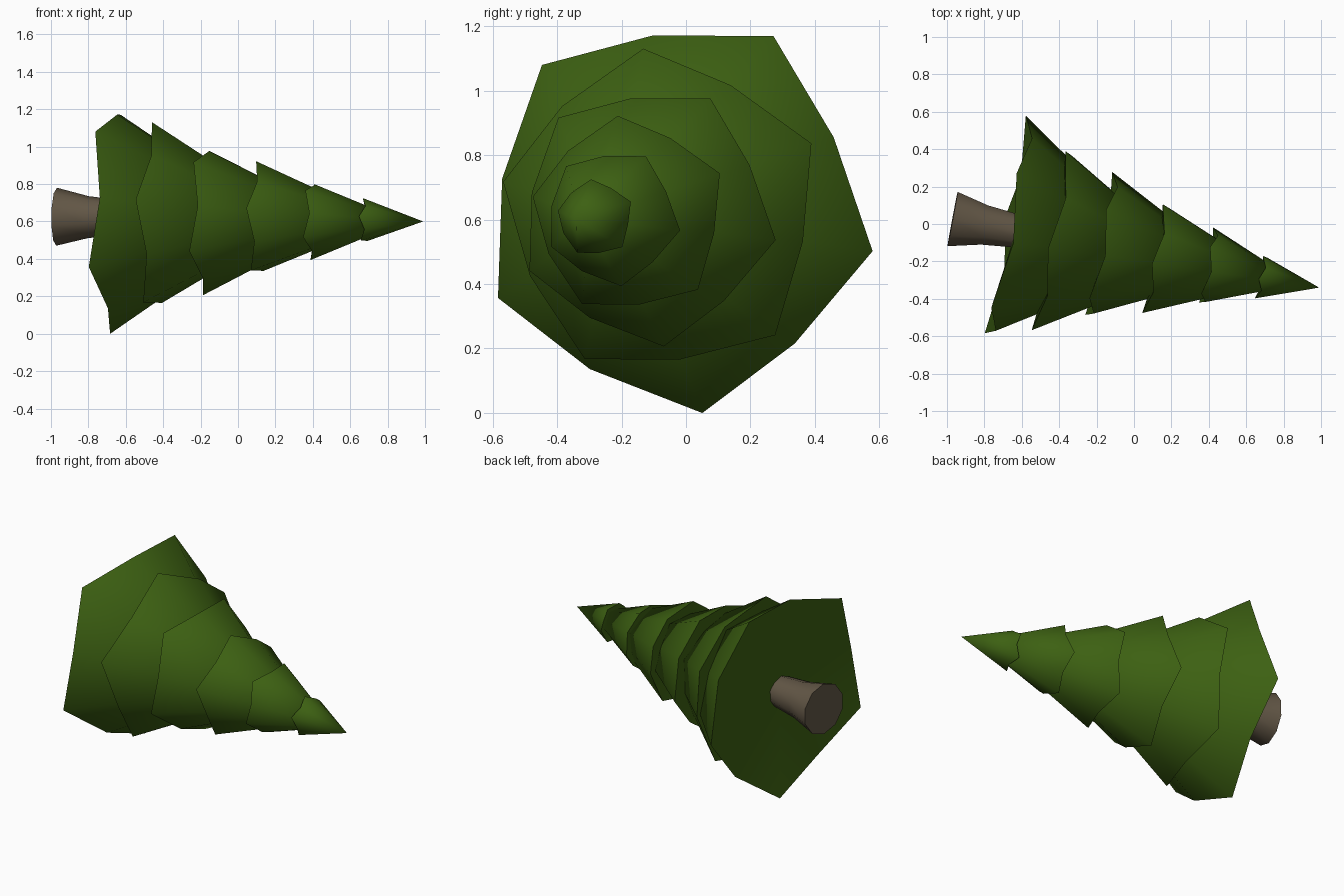
import bpy, bmesh, math
from mathutils import Vector

if "Cube" in bpy.data.objects:
    bpy.data.objects.remove(bpy.data.objects["Cube"])

# Axis of the fallen tree: crown tip and leaning direction
TIP = Vector((0.99, -0.34, 0.60))
AXIS = Vector((1.0, -0.187, -0.013)).normalized()
SIDE = Vector((0.187, 1.0, 0.0)).normalized()
UP = SIDE.cross(AXIS) * -1
SIDES = 10


def on_axis(x):
    return TIP + AXIS * ((x - TIP.x) / AXIS.x)


def material(name, rgb):
    m = bpy.data.materials.new(name)
    m.diffuse_color = (*rgb, 1)
    m.use_nodes = True
    m.node_tree.nodes["Principled BSDF"].inputs["Base Color"].default_value = m.diffuse_color
    return m


green = material("needle green", (0.046, 0.118, 0.006))
brown = material("bark brown", (0.125, 0.096, 0.062))


def ring(bm, x, radii, start, drops=(0, 0)):
    """Ring around the axis; radius and axial shift alternate point by point."""
    verts = []
    for i in range(SIDES):
        a = math.radians(start + i * 360 / SIDES)
        r = radii[i % 2]
        c = on_axis(x + drops[i % 2])
        verts.append(bm.verts.new(c + SIDE * r * math.cos(a) + UP * r * math.sin(a)))
    return verts


def fan(bm, loop, x):
    c = bm.verts.new(on_axis(x))
    for i in range(SIDES):
        bm.faces.new((loop[i], loop[(i + 1) % SIDES], c))


def finish(bm, name, mat, angle):
    bmesh.ops.recalc_face_normals(bm, faces=bm.faces)
    me = bpy.data.meshes.new(name)
    bm.to_mesh(me)
    bm.free()
    me.materials.append(mat)
    ob = bpy.data.objects.new(name, me)
    bpy.context.collection.objects.link(ob)
    bpy.ops.object.select_all(action='DESELECT')
    ob.select_set(True)
    bpy.context.view_layer.objects.active = ob
    bpy.ops.object.shade_smooth_by_angle(angle=math.radians(angle))


# Branch tiers: rim position, tip radius, cone apex position
if UP.z < 0:
    UP = -UP
tiers = [(-0.69, 0.627, 0.20), (-0.455, 0.516, 0.34), (-0.19, 0.412, 0.58),
         (0.10, 0.313, 0.79), (0.385, 0.216, 0.89), (0.668, 0.122, 0.99)]
for n, (x, r, apex) in enumerate(tiers):
    bm = bmesh.new()
    drop = 0.05 * (0.4 + 0.6 * r / 0.627)
    rim = ring(bm, x, (r, r * 0.885), -11 + 36 * (n % 2), (0, drop))
    fan(bm, rim, apex)
    fan(bm, rim, x + drop * 1.2)
    finish(bm, f"branch_tier_{n + 1}", green, 50)

# Trunk: flared at the foot
bm = bmesh.new()
loops = [ring(bm, x, (r, r), 18) for x, r in
         [(-0.97, 0.155), (-0.80, 0.112), (-0.55, 0.085)]]
for a, b in zip(loops, loops[1:]):
    for i in range(SIDES):
        j = (i + 1) % SIDES
        bm.faces.new((a[i], a[j], b[j], b[i]))
bm.faces.new(loops[0])
bm.faces.new(loops[-1])
finish(bm, "trunk", brown, 50)
